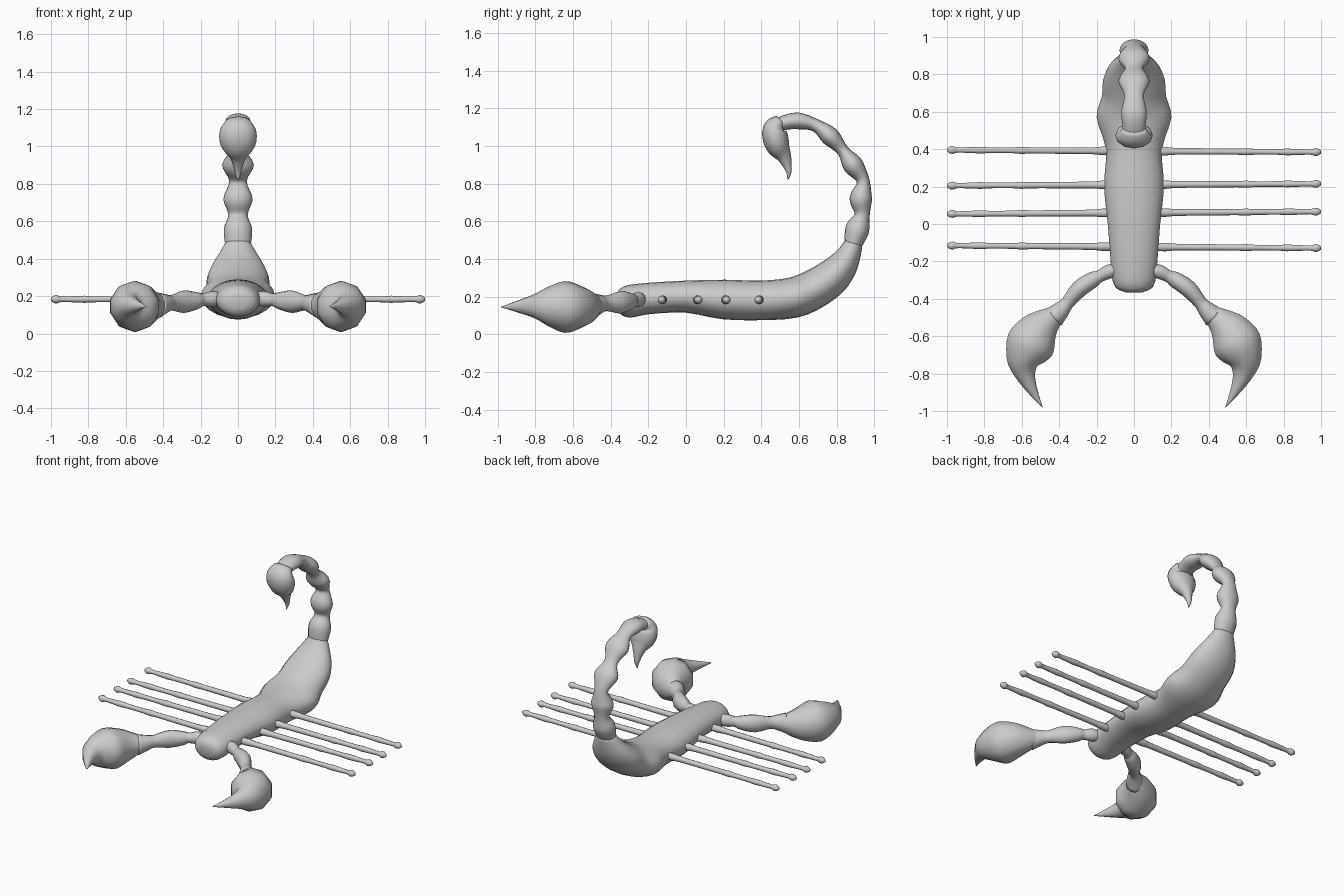
import bpy, bmesh, math
from mathutils import Vector

grey = bpy.data.materials.new("warm grey shell")
grey.diffuse_color = (0.6, 0.6, 0.6, 1)


def spline(stations, steps):
    """Smoothly interpolate stations (x, y, z, half size along side, half size across)."""
    p = [Vector(s) for s in stations]
    p = [p[0]] + p + [p[-1]]
    out = []
    for i in range(1, len(p) - 2):
        a, b, c, d = p[i - 1:i + 3]
        for k in range(steps):
            t = k / steps
            out.append(0.5 * (2 * b + (c - a) * t + (2 * a - 5 * b + 4 * c - d) * t * t
                              + (3 * b - a - 3 * c + d) * t ** 3))
    return out + [p[-1]]


def tube(name, stations, side, sides=16, steps=3):
    """Loft elliptical rings along a path; side is the fixed ring axis."""
    side = Vector(side)
    pts = spline(stations, steps)
    pos = [Vector(q[:3]) for q in pts]
    bm = bmesh.new()
    rings = []
    for i, q in enumerate(pts):
        t = pos[min(i + 1, len(pos) - 1)] - pos[max(i - 1, 0)]
        n = t.cross(side).normalized()
        ra, rb = max(q[3], 0.002), max(q[4], 0.002)
        rings.append([bm.verts.new(pos[i] + side * ra * math.cos(2 * math.pi * k / sides)
                                   + n * rb * math.sin(2 * math.pi * k / sides))
                      for k in range(sides)])
    for r0, r1 in zip(rings, rings[1:]):
        for k in range(sides):
            j = (k + 1) % sides
            bm.faces.new((r0[k], r0[j], r1[j], r1[k]))
    bm.faces.new(rings[0][::-1])
    bm.faces.new(rings[-1])
    bmesh.ops.recalc_face_normals(bm, faces=bm.faces[:])
    for f in bm.faces:
        f.smooth = True
    me = bpy.data.meshes.new(name)
    bm.to_mesh(me)
    bm.free()
    me.materials.append(grey)
    ob = bpy.data.objects.new(name, me)
    bpy.context.collection.objects.link(ob)
    return ob


def spine(name, rows, **kw):
    """Tube in the centre plane from rows of (y, z, half width, half thickness)."""
    return tube(name, [(0, *r) for r in rows], (1, 0, 0), **kw)


# Body, rising at the back into the tail root
spine("body", [
    (-.363, .168, .05, .04), (-.345, .17, .092, .07), (-.30, .175, .115, .086),
    (-.2, .19, .125, .083), (0, .20, .14, .085), (.2, .185, .16, .105),
    (.4, .18, .15, .105), (.57, .195, .20, .108), (.68, .24, .172, .105),
    (.77, .30, .165, .098), (.83, .365, .138, .082), (.868, .43, .10, .062),
    (.89, .485, .068, .048)], sides=20)

# Beaded tail
spine("tail", [
    (.885, .47, .068, .046), (.91, .56, .076, .064), (.935, .635, .052, .04),
    (.928, .72, .078, .06), (.94, .815, .047, .034), (.885, .90, .085, .054),
    (.832, .975, .047, .032), (.765, 1.05, .083, .05), (.69, 1.108, .052, .034),
    (.60, 1.132, .068, .044), (.53, 1.125, .062, .04), (.47, 1.10, .06, .035)], steps=4)

# Bulb and spike
spine("stinger", [
    (.505, 1.135, .065, .035), (.47, 1.095, .094, .06), (.475, 1.04, .10, .068),
    (.493, .99, .085, .06), (.517, .95, .05, .042), (.533, .91, .03, .028),
    (.546, .86, .016, .014), (.54, .82, .002, .002)], sides=12)

for s, label in ((1, "right"), (-1, "left")):
    # Jointed arm
    arm = [(.08, -.24, .185, .03, .03), (.135, -.255, .185, .042, .038),
           (.185, -.28, .18, .034, .032), (.215, -.295, .175, .045, .042),
           (.29, -.345, .17, .06, .046), (.355, -.42, .165, .042, .036),
           (.385, -.455, .16, .05, .046), (.43, -.50, .15, .07, .06)]
    tube(label + "_arm", [(s * a[0], *a[1:]) for a in arm], (0, 0, 1), sides=12)

    # Pincer with a curved point
    claw = [(.405, -.48, .155, .05, .05), (.455, -.515, .147, .085, .075),
            (.51, -.57, .145, .118, .115), (.555, -.645, .145, .137, .137),
            (.588, -.73, .148, .105, .10), (.582, -.80, .15, .066, .06),
            (.548, -.88, .148, .036, .032), (.49, -.98, .145, .002, .002)]
    tube(label + "_claw", [(s * c[0], *c[1:]) for c in claw], (0, 0, 1), sides=10)

    # Four straight legs with slight knots and a knobbed end
    prof = [(.08, .022), (.17, .024), (.22, .019), (.40, .018), (.55, .017), (.60, .020),
            (.65, .016), (.78, .016), (.82, .019), (.94, .014), (.965, .022),
            (.985, .019), (1.0, .008)]
    for i, (y, slope) in enumerate(((.39, -.006), (.21, .005), (.06, .006), (-.122, -.007))):
        tube(f"{label}_leg_{i + 1}",
             [(s * x, y + s * x * slope, .183, r, r) for x, r in prof],
             (0, 0, 1), sides=10, steps=2)
